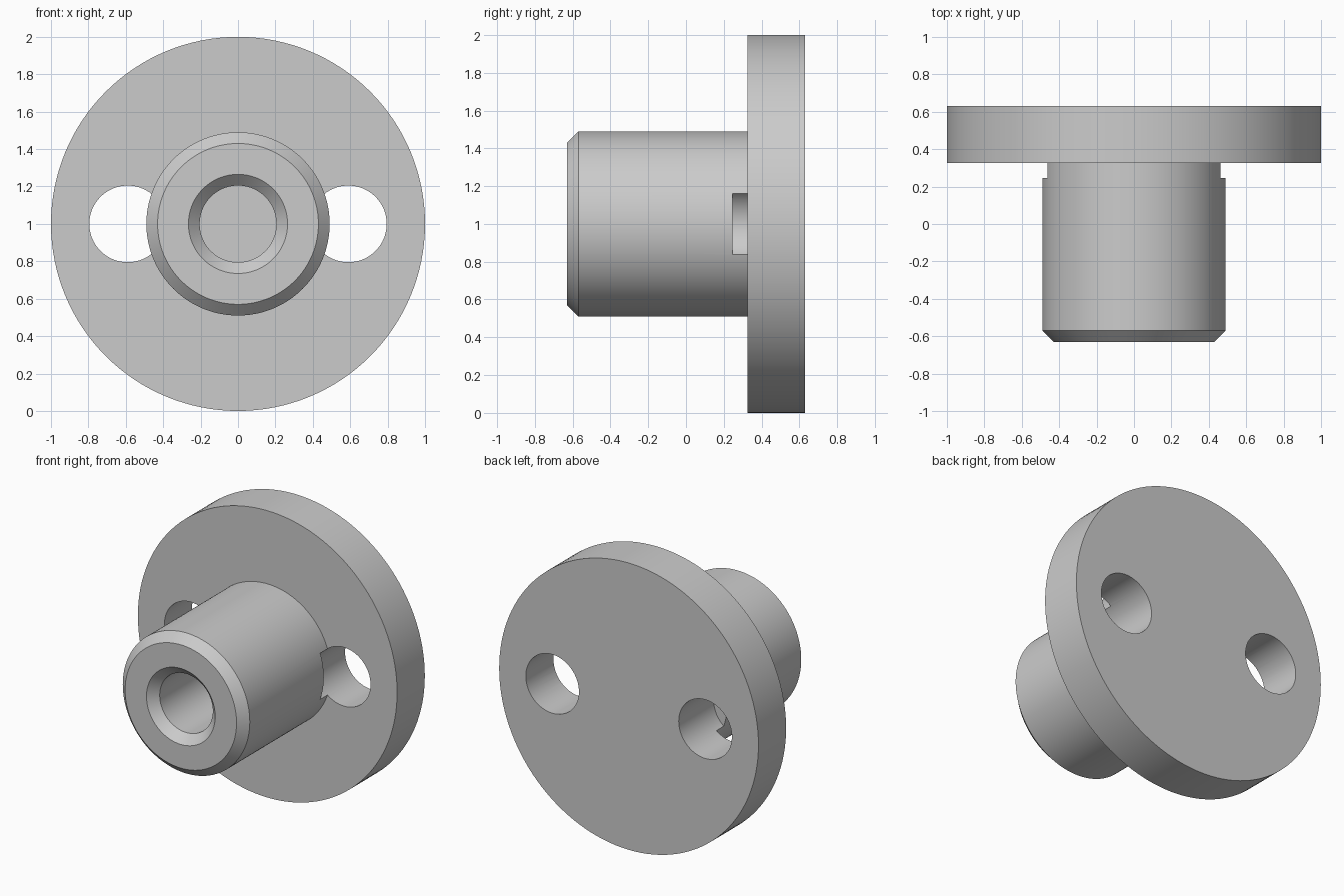
import bpy, bmesh, math
from mathutils import Matrix, Vector

default = bpy.data.objects.get("Cube")
if default:
    bpy.data.objects.remove(default, do_unlink=True)

SEGMENTS = 128
CENTRE_Z = 1.0
PLATE_FRONT, PLATE_BACK = 0.325, 0.63
BOSS_FRONT, BOSS_R = -0.63, 0.49
BORE_R, HOLE_R, HOLE_X = 0.205, 0.205, 0.59
CHAMFER = 0.06
NOTCH = 0.08  # depth the plate holes run on into the boss

GREY = (0.6, 0.6, 0.6, 1.0)
metal = bpy.data.materials.new("plain_grey")
metal.use_nodes = True
metal.diffuse_color = GREY
metal.node_tree.nodes["Principled BSDF"].inputs["Base Color"].default_value = GREY


def make_object(name, bm):
    bmesh.ops.recalc_face_normals(bm, faces=bm.faces)
    mesh = bpy.data.meshes.new(name)
    bm.to_mesh(mesh)
    bm.free()
    obj = bpy.data.objects.new(name, mesh)
    bpy.context.collection.objects.link(obj)
    mesh.materials.append(metal)
    return obj


def lathe(name, profile):
    """Revolve (radius, y) points about the y axis, with flat end discs."""
    bm = bmesh.new()
    rings = []
    for radius, y in profile:
        ring = []
        for i in range(SEGMENTS):
            a = math.tau * i / SEGMENTS
            ring.append(bm.verts.new((radius * math.cos(a), y,
                                      CENTRE_Z + radius * math.sin(a))))
        rings.append(ring)
    for low, high in zip(rings, rings[1:]):
        for i in range(SEGMENTS):
            j = (i + 1) % SEGMENTS
            bm.faces.new((low[i], low[j], high[j], high[i]))
    bm.faces.new(rings[0])
    bm.faces.new(rings[-1])
    return make_object(name, bm)


# Flanged body: blind bore with countersink, chamfered boss, round plate
body = lathe("flanged_bushing", [
    (BORE_R, PLATE_FRONT),
    (BORE_R, BOSS_FRONT + CHAMFER),
    (BORE_R + CHAMFER, BOSS_FRONT),
    (BOSS_R - CHAMFER, BOSS_FRONT),
    (BOSS_R, BOSS_FRONT + CHAMFER),
    (BOSS_R, PLATE_FRONT),
    (1.0, PLATE_FRONT),
    (1.0, PLATE_BACK),
])

# Two bolt holes through the plate, nicking the sides of the boss
for side, label in ((-1, "right"), (1, "left")):
    start, end = PLATE_FRONT - NOTCH, PLATE_BACK + 0.1
    bm = bmesh.new()
    bmesh.ops.create_cone(
        bm, cap_ends=True, segments=64, radius1=HOLE_R, radius2=HOLE_R,
        depth=end - start,
        matrix=Matrix.Translation(Vector((side * HOLE_X, (start + end) / 2, CENTRE_Z)))
        @ Matrix.Rotation(math.pi / 2, 4, "X"))
    cutter = make_object(label + "_hole_cutter", bm)
    cutter.hide_render = True
    cut = body.modifiers.new(label + "_hole", "BOOLEAN")
    cut.operation = "DIFFERENCE"
    cut.solver = "EXACT"
    cut.object = cutter
    bpy.context.view_layer.objects.active = body
    bpy.ops.object.modifier_apply(modifier=cut.name)
    bpy.data.objects.remove(cutter, do_unlink=True)

# Smooth round walls, crisp rims
bpy.ops.object.select_all(action="DESELECT")
body.select_set(True)
bpy.context.view_layer.objects.active = body
bpy.ops.object.shade_smooth_by_angle(angle=math.radians(30))
